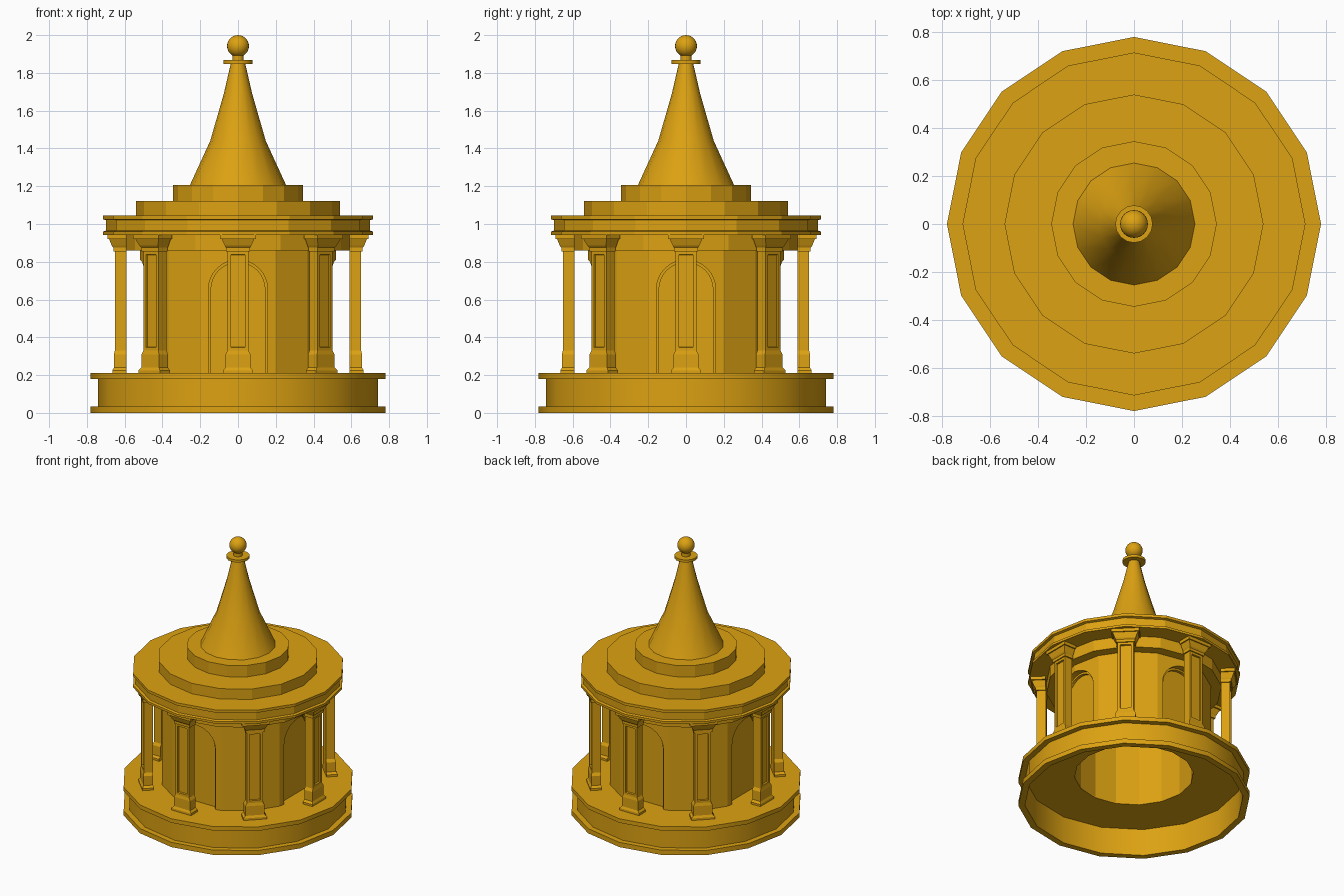
import bpy, bmesh, math
from mathutils import Matrix

if "Cube" in bpy.data.objects:
    bpy.data.objects.remove(bpy.data.objects["Cube"], do_unlink=True)

gold = bpy.data.materials.new("golden_ochre")
gold.use_nodes = True
gold.diffuse_color = (0.72, 0.36, 0.006, 1)
gold.node_tree.nodes["Principled BSDF"].inputs["Base Color"].default_value = gold.diffuse_color
SIDES = 16


def finish(bm, name, smooth=False):
    """Turn a bmesh into a coloured object."""
    bmesh.ops.remove_doubles(bm, verts=bm.verts, dist=1e-5)
    bmesh.ops.recalc_face_normals(bm, faces=bm.faces)
    mesh = bpy.data.meshes.new(name)
    bm.to_mesh(mesh)
    bm.free()
    mesh.materials.append(gold)
    obj = bpy.data.objects.new(name, mesh)
    bpy.context.collection.objects.link(obj)
    if smooth:
        bpy.ops.object.select_all(action="DESELECT")
        bpy.context.view_layer.objects.active = obj
        obj.select_set(True)
        bpy.ops.object.shade_smooth_by_angle(angle=math.radians(30))
    return obj


def lathe(name, profile, closed=False, smooth=False):
    """Revolve (radius, height) points; open profiles get flat end caps."""
    bm = bmesh.new()
    rings = []
    for r, z in profile:
        rings.append([bm.verts.new((r * math.cos(a), r * math.sin(a), z))
                      for a in (math.tau * i / SIDES for i in range(SIDES))])
    pairs = list(zip(rings, rings[1:]))
    if closed:
        pairs.append((rings[-1], rings[0]))
    else:
        bm.faces.new(rings[0])
        bm.faces.new(rings[-1])
    for low, high in pairs:
        for i in range(SIDES):
            j = (i + 1) % SIDES
            bm.faces.new((low[i], low[j], high[j], high[i]))
    return finish(bm, name, smooth)


def arch_cutter(half_width, top, near, far, angle):
    """Round-headed prism facing outward along the given angle."""
    spring = top - half_width
    outline = [(-half_width, 0.1)]
    for i in range(17):
        a = math.pi * (1 - i / 16)
        outline.append((half_width * math.cos(a), spring + half_width * math.sin(a)))
    outline.append((half_width, 0.1))
    bm = bmesh.new()
    face = bm.faces.new([bm.verts.new((near, x, z)) for x, z in outline])
    extruded = bmesh.ops.extrude_face_region(bm, geom=[face])["geom"]
    moved = [v for v in extruded if isinstance(v, bmesh.types.BMVert)]
    bmesh.ops.translate(bm, verts=moved, vec=(far - near, 0, 0))
    bm.transform(Matrix.Rotation(angle, 4, "Z"))
    cutter = finish(bm, "arch_cutter")
    cutter.hide_render = True
    return cutter


def column(name, angle):
    """Loft of rectangles (height, half width, outer radius) on a flat back."""
    sections = [(0.21, 0.08, 0.665), (0.225, 0.08, 0.665), (0.24, 0.066, 0.657),
                (0.31, 0.066, 0.657), (0.33, 0.055, 0.652),
                (0.855, 0.055, 0.652), (0.855, 0.064, 0.66), (0.875, 0.064, 0.66),
                (0.885, 0.07, 0.668), (0.92, 0.086, 0.682),
                (0.92, 0.095, 0.69), (0.945, 0.095, 0.69)]
    back = 0.59
    bm = bmesh.new()
    rings = [[bm.verts.new(p) for p in ((back, -w, z), (r, -w, z), (r, w, z), (back, w, z))]
             for z, w, r in sections]
    bm.faces.new(rings[0])
    bm.faces.new(rings[-1])
    for k, (low, high) in enumerate(zip(rings, rings[1:])):
        for i in range(4):
            j = (i + 1) % 4
            face = bm.faces.new((low[i], low[j], high[j], high[i]))
            if k == 4 and i == 1:
                shaft_front = face
    # sunken panel on the front of the shaft
    bm.normal_update()
    bmesh.ops.inset_region(bm, faces=[shaft_front], thickness=0.024)
    bmesh.ops.inset_region(bm, faces=[shaft_front], thickness=0.003, depth=-0.012)
    bm.transform(Matrix.Rotation(angle, 4, "Z"))
    return finish(bm, name)


# Hollow plinth, open underneath, with a rim at top and bottom
lathe("plinth", [(0.4, 0.2), (0.4, 0.21), (0.78, 0.21), (0.78, 0.18), (0.74, 0.18),
                 (0.74, 0.035), (0.78, 0.035), (0.78, 0), (0.735, 0), (0.735, 0.2)],
      closed=True, smooth=True)

# Hollow inner chamber with stepped arched niches on four sides
chamber = lathe("chamber_wall", [(0.4, 0.205), (0.52, 0.205), (0.52, 0.87), (0.4, 0.87)],
                closed=True)
cutters = []
for q in range(4):
    turn = q * math.pi / 2
    cutters.append(arch_cutter(0.157, 0.81, 0.475, 0.7, turn))
    cutters.append(arch_cutter(0.143, 0.796, 0.455, 0.7, turn))
for cutter in cutters:
    cut = chamber.modifiers.new("niche", "BOOLEAN")
    cut.operation = "DIFFERENCE"
    cut.solver = "EXACT"
    cut.object = cutter
bpy.context.view_layer.update()
carved = bpy.data.meshes.new_from_object(
    chamber.evaluated_get(bpy.context.evaluated_depsgraph_get()))
chamber.modifiers.clear()
chamber.data = carved
for cutter in cutters:
    bpy.data.objects.remove(cutter, do_unlink=True)

# Ring of columns
for i in range(8):
    column(f"column_{i + 1}", i * math.pi / 4)

# Entablature, cornice and stepped roof
lathe("entablature", [(0.59, 0.86), (0.59, 0.945)])
lathe("cornice", [(0.715, 0.943), (0.715, 0.96), (0.698, 0.965), (0.698, 1.02),
                  (0.715, 1.025), (0.715, 1.045)])
lathe("lower_roof_step", [(0.54, 1.04), (0.54, 1.122)])
lathe("upper_roof_step", [(0.345, 1.12), (0.345, 1.207)])

# Flared spire with collar, neck and ball
lathe("spire", [(0.255, 1.205), (0.147, 1.44), (0.075, 1.69), (0.038, 1.85)], smooth=True)
lathe("spire_collar", [(0.078, 1.848), (0.078, 1.867)], smooth=True)
lathe("finial_neck", [(0.03, 1.865), (0.03, 1.9)], smooth=True)
bm = bmesh.new()
bmesh.ops.create_uvsphere(bm, u_segments=24, v_segments=14, radius=0.058)
bm.transform(Matrix.Translation((0, 0, 1.942)))
finish(bm, "finial_ball", smooth=True)
